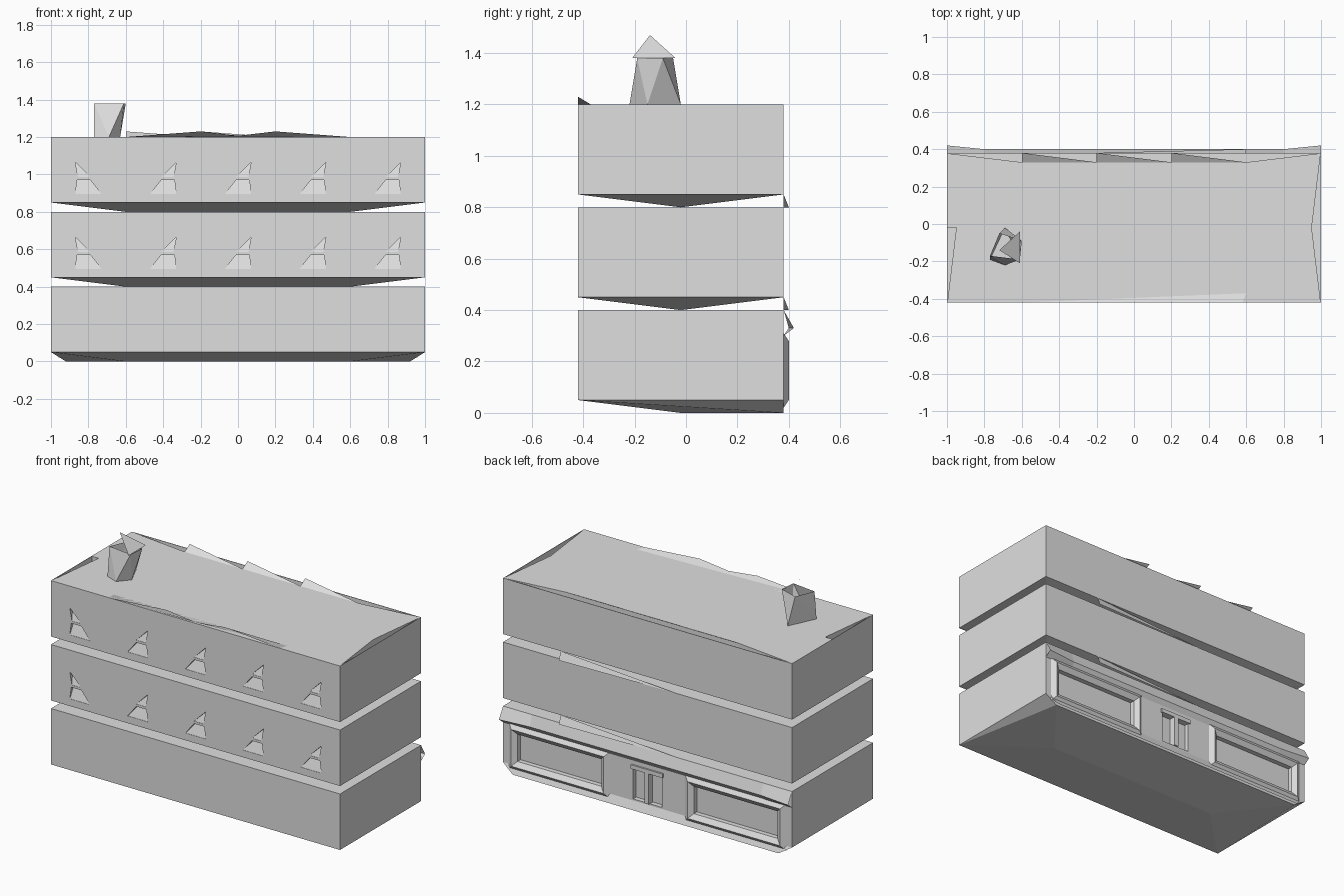
import bpy
import bmesh

cube = bpy.data.objects.get("Cube")
if cube:
    bpy.data.objects.remove(cube, do_unlink=True)

grey = bpy.data.materials.new("plain_grey")
grey.use_nodes = True
GREY = (0.74, 0.74, 0.74, 1)
grey.diffuse_color = GREY
grey.node_tree.nodes["Principled BSDF"].inputs["Base Color"].default_value = GREY

FRONT, BACK, MID, STEP = -0.42, 0.38, -0.02, 0.4


def make(name, verts, faces):
    me = bpy.data.meshes.new(name)
    me.from_pydata(verts, [], faces)
    me.materials.append(grey)
    ob = bpy.data.objects.new(name, me)
    bpy.context.collection.objects.link(ob)
    return ob


def hull(name, points, open_top=False):
    """Convex solid around the points, merged to flat faces."""
    bm = bmesh.new()
    for p in points:
        bm.verts.new(p)
    bmesh.ops.convex_hull(bm, input=bm.verts)
    bmesh.ops.dissolve_limit(bm, angle_limit=0.002, verts=bm.verts, edges=bm.edges)
    bmesh.ops.recalc_face_normals(bm, faces=bm.faces)
    if open_top:
        tops = [f for f in bm.faces if f.normal.z > 0.95]
        bmesh.ops.delete(bm, geom=tops, context="FACES_ONLY")
    ob = make(name, [], [])
    bm.to_mesh(ob.data)
    bm.free()
    return ob


def cut(ob, points):
    """Cut a convex recess out of a solid."""
    cutter = hull("cutter", points)
    cutter.hide_render = True
    mod = ob.modifiers.new("recess", "BOOLEAN")
    mod.operation, mod.solver, mod.object = "DIFFERENCE", "EXACT", cutter
    bpy.context.view_layer.objects.active = ob
    bpy.ops.object.modifier_apply(modifier=mod.name)
    bpy.data.objects.remove(cutter, do_unlink=True)


def rim(z):
    return [(x, y, z) for x in (-1, 1) for y in (FRONT, BACK)]


# Three storeys, each with a shallow wedge-shaped underside
storeys = []
for i in range(3):
    low, high = 0.05 + STEP * i, STEP * (i + 1)
    points = rim(low) + rim(high) + [(s * 0.6, MID, low - 0.05) for s in (-1, 1)]
    if i == 0:
        points += [(s * 0.92, BACK, 0) for s in (-1, 1)]
    storeys.append(hull(f"storey_{i}", points))

# Front windows: recessed small upper pane and wide lower pane with sloping backs
UPPER = [(-0.07, 0.17), (-0.055, 0.09), (0.01, 0.09)]
LOWER = [(-0.06, 0.075), (-0.07, 0), (0.07, 0), (0.01, 0.075)]
for i in (1, 2):
    for col in range(5):
        cx, flip = -0.8 + STEP * col, (1 if col == 0 else -1)
        for shape in (UPPER, LOWER):
            bottom = min(b for a, b in shape)
            points = []
            for a, b in shape:
                x, z = cx + a * flip, STEP * i + 0.095 + b
                points += [(x, FRONT - 0.02, z), (x, FRONT + 0.002 + 0.3 * (b - bottom), z)]
            cut(storeys[i], points)

# Narrow gaps between the roof and the outer walls
W = 0.997
gaps = [[(W, -0.41), (0.95, MID), (W, 0.37)],
        [(-W, -0.41), (-0.95, MID), (-W, MID)],
        [(-0.99, 0.377), (-0.6, 0.33), (0.6, 0.33), (0.99, 0.377)]]
for outline in gaps:
    cut(storeys[2], [(x, y, z) for x, y in outline for z in (1.16, 1.25)])

# Shop window and door recesses in the back of the ground floor
for x0, x1, z0, z1 in ((0.32, 0.9, 0.08, 0.25), (-0.9, -0.32, 0.08, 0.25),
                       (-0.1, 0.1, 0.06, 0.27)):
    cut(storeys[0], [(x, y, z) for x in (x0, x1) for y in (0.35, 0.45) for z in (z0, z1)])

# Small fins at the back, in the gaps between storeys
for i in (1, 2):
    z = STEP * i
    make(f"back_fin_{i}", [(0.6, BACK, z + 0.05), (-0.2, BACK, z), (0.6, 0.4, z)], [(0, 1, 2)])

# Thin ridges along the roof edges
ridge = [(-0.6, FRONT, 1.2), (-0.2, FRONT, 1.23), (0, FRONT, 1.207),
         (0.2, FRONT, 1.23), (0.58, FRONT, 1.2), (0.6, -0.37, 1.2), (-0.6, -0.37, 1.2)]
make("front_ridge", ridge, [(6, 5, 4, 3, 2, 1, 0)])
for i in range(3):
    x = -0.6 + STEP * i
    make(f"back_ridge_{i}", [(x, BACK, 1.23), (x, 0.33, 1.2), (x + STEP, 0.33, 1.2)],
         [(0, 1, 2)])

# Chimney, open at the top, with a leaning flat cap
hull("chimney", [(-0.77, -0.19, 1.2), (-0.69, -0.22, 1.2), (-0.63, -0.15, 1.2),
                 (-0.69, MID, 1.2), (-0.77, -0.17, 1.38), (-0.61, -0.19, 1.38),
                 (-0.6, -0.09, 1.38), (-0.72, -0.05, 1.38)], open_top=True)
make("chimney_cap", [(-0.61, -0.21, 1.38), (-0.61, -0.04, 1.38), (-0.72, -0.14, 1.47)],
     [(0, 1, 2)])


def frame(name, x0, x1, z0, z1, w, out):
    """Raised, sloping frame on the back wall."""
    def rect(d, y):
        return [(x1 - d, y, z0 + d), (x0 + d, y, z0 + d),
                (x0 + d, y, z1 - d), (x1 - d, y, z1 - d)]
    v = rect(0, BACK) + rect(w * 0.5, BACK + out) + rect(w, BACK)
    make(name, v, [(r + k, r + (k + 1) % 4, r + 4 + (k + 1) % 4, r + 4 + k)
                   for r in (0, 4) for k in range(4)])


frame("left_shop_frame", 0.26, 0.96, 0.02, 0.31, 0.06, 0.02)
frame("right_shop_frame", -0.96, -0.26, 0.02, 0.31, 0.06, 0.02)

# T-shaped door bars
for name, w, z0, z1 in (("door_post", 0.015, 0.06, 0.27), ("door_lintel", 0.11, 0.25, 0.275)):
    hull(name, [(x, y, z) for x in (-w, w) for y in (0.345, 0.39) for z in (z0, z1)])

# Cornice over the shop front, flaring at the corners
cornice = []
for x, y in ((-1, 0.42), (-0.8, 0.4), (0.8, 0.4), (1, 0.42)):
    cornice += [(x, BACK, 0.4), (x, y, 0.33), (x, BACK, 0.3)]
make("cornice", cornice, [(k + j, k + j + 1, k + j + 4, k + j + 3)
                          for k in (0, 3, 6) for j in (0, 1)])

# Flared skirting at the foot of the back wall
make("skirting", [(-1, BACK, 0.05), (1, BACK, 0.05), (0.92, 0.4, 0), (-0.92, 0.4, 0)],
     [(0, 3, 2, 1)])
